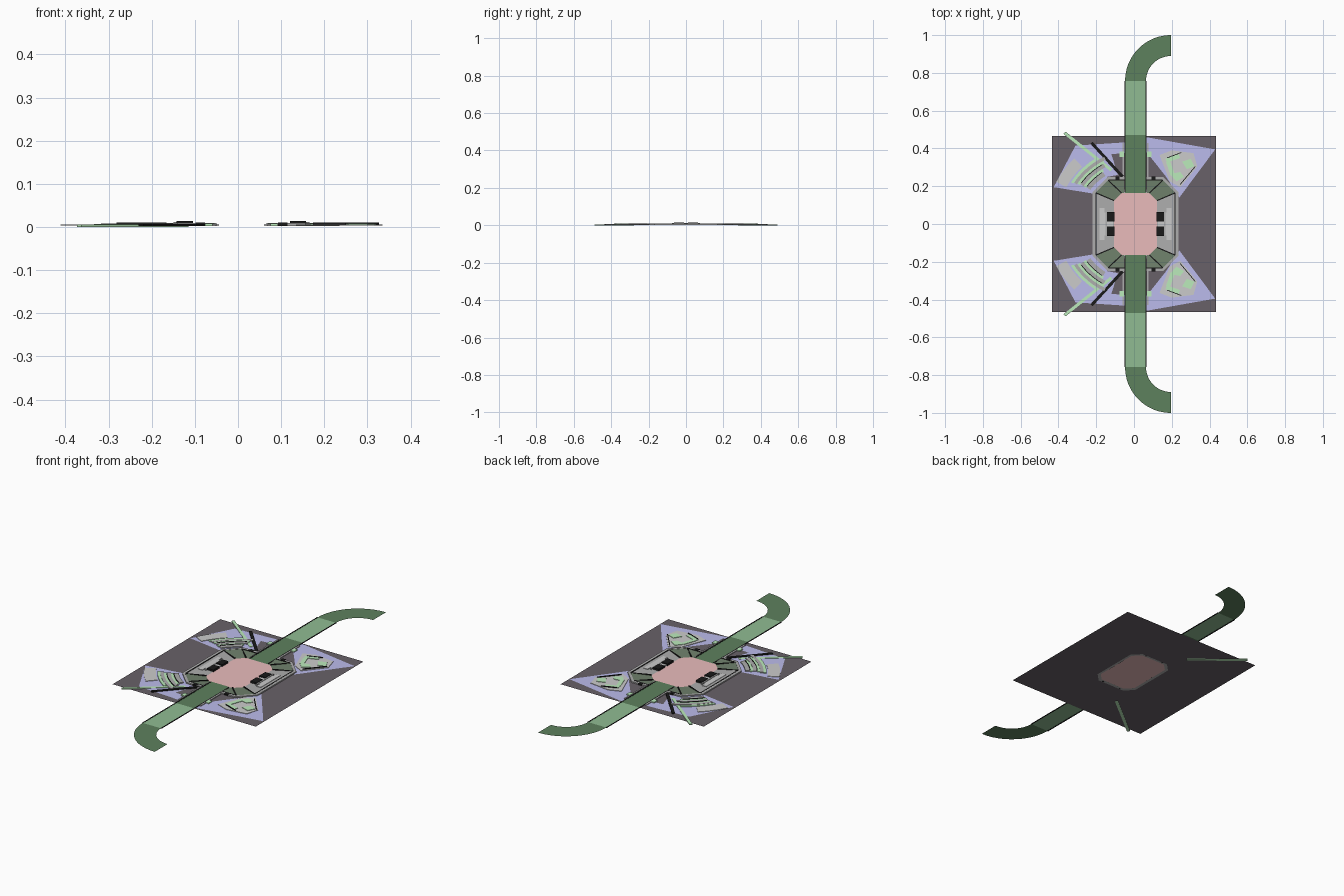
import bpy, bmesh
from math import sin, cos, radians, hypot

if "Cube" in bpy.data.objects:
    bpy.data.objects.remove(bpy.data.objects["Cube"])

CX = 0.008  # stadium and road axis


def mat(name, r, g, b):
    m = bpy.data.materials.new(name)
    m.diffuse_color = (r, g, b, 1)
    m.use_nodes = True
    m.node_tree.nodes["Principled BSDF"].inputs["Base Color"].default_value = m.diffuse_color
    return m


DARK = mat("dark_ground", 0.14, 0.12, 0.14)
BLACK = mat("black", 0.01, 0.01, 0.01)
ROAD = mat("road_green", 0.11, 0.22, 0.11)
ROAD_LIGHT = mat("road_light_green", 0.28, 0.50, 0.29)
MOSS = mat("stand_green", 0.16, 0.22, 0.15)
GREEN = mat("light_green", 0.50, 0.83, 0.50)
BLUE = mat("lavender", 0.50, 0.50, 0.84)
PINK = mat("pink", 0.82, 0.50, 0.50)
GREY = mat("grey", 0.42, 0.42, 0.42)
PALE = mat("pale_grey", 0.55, 0.55, 0.55)

BOTH = [(1, 1), (1, -1)]                        # mirrored front/back
QUAD = [(1, 1), (1, -1), (-1, 1), (-1, -1)]     # all four quarters
SIDES = [(1, 1), (-1, 1)]                       # mirrored left/right


def finish(bm, name, m, recalc=False):
    if recalc:
        bmesh.ops.recalc_face_normals(bm, faces=bm.faces)
    else:
        for f in bm.faces:
            f.normal_update()
            if f.normal.z < 0:
                f.normal_flip()
    me = bpy.data.meshes.new(name)
    bm.to_mesh(me)
    bm.free()
    me.materials.append(m)
    ob = bpy.data.objects.new(name, me)
    bpy.context.collection.objects.link(ob)
    return ob


def sheet(name, faces, m, copies=((1, 1),), dx=0.0):
    """Open surface: each face is a list of (x, y, z)."""
    bm = bmesh.new()
    for sx, sy in copies:
        for f in faces:
            bm.faces.new([bm.verts.new((dx + sx * x, sy * y, z)) for x, y, z in f])
    return finish(bm, name, m)


def slab(name, polys, z0, z1, m, copies=BOTH, dx=0.0):
    """Flat outlines extruded from z0 to z1."""
    bm = bmesh.new()
    for sx, sy in copies:
        for p in polys:
            lo = [bm.verts.new((dx + sx * x, sy * y, z0)) for x, y in p]
            hi = [bm.verts.new((dx + sx * x, sy * y, z1)) for x, y in p]
            bm.faces.new(lo[::-1])
            bm.faces.new(hi)
            for i in range(len(p)):
                j = (i + 1) % len(p)
                bm.faces.new((lo[i], lo[j], hi[j], hi[i]))
    return finish(bm, name, m, True)


def rect(x0, x1, y0, y1):
    return [(x0, y0), (x1, y0), (x1, y1), (x0, y1)]


def bar(a, b, w):
    l = hypot(b[0] - a[0], b[1] - a[1])
    nx, ny = -(b[1] - a[1]) / l * w / 2, (b[0] - a[0]) / l * w / 2
    return [(a[0] + nx, a[1] + ny), (b[0] + nx, b[1] + ny),
            (b[0] - nx, b[1] - ny), (a[0] - nx, a[1] - ny)]


def arc(r0, r1, a0, a1, n=6):
    ang = [radians(a0 + (a1 - a0) * i / n) for i in range(n + 1)]
    return ([(CX + r0 * cos(a), r0 * sin(a)) for a in ang] +
            [(CX + r1 * cos(a), r1 * sin(a)) for a in reversed(ang)])


def octagon(hx, hy, c):
    q = [(hx, hy - c), (hx - c, hy)]
    return (q + [(-x, y) for x, y in q[::-1]] + [(-x, -y) for x, y in q] +
            [(x, -y) for x, y in q[::-1]])


# Ground square with an octagonal hole for the field
gz = 0.002
inner = [(CX + x, y) for x, y in octagon(0.128, 0.178, 0.045)]
sheet("ground", [
    [(0.434, 0.466, gz), (-0.434, 0.466, gz), (-0.434, 0, gz)] +
    [(x, y, gz) for x, y in [(CX - 0.128, 0)] + inner[:4][::-1] + [(CX + 0.128, 0)]] +
    [(0.434, 0, gz)]], DARK, BOTH)

# Pink field and its surround
sheet("field", [[(x, y, 0.004) for x, y in octagon(0.114, 0.164, 0.04)]], PINK, dx=CX)
o1, o2 = octagon(0.114, 0.164, 0.04), octagon(0.132, 0.182, 0.046)
sheet("field_surround", [[(*o1[i], 0.0038), (*o1[i - 1], 0.0038), (*o2[i - 1], 0.0038),
                          (*o2[i], 0.0038)] for i in range(8)], GREY, dx=CX)

# Road: straight, light stretch, and a quarter bend at each end
rz, w = 0.0045, 0.0555
sheet("road_straight", [[(x, y, rz) for x, y in rect(CX - w, CX + w, 0.164, 0.47)]], ROAD, BOTH)
sheet("road_light_stretch", [[(x, y, rz) for x, y in rect(CX - w, CX + w, 0.47, 0.757)]],
      ROAD_LIGHT, BOTH)
bend = []
for i in range(12):
    a, b = radians(180 - 7.5 * i), radians(172.5 - 7.5 * i)
    bend.append([(0.196 + r * cos(t), 0.757 + r * sin(t), rz)
                 for r, t in ((0.2435, a), (0.2435, b), (0.1325, b), (0.1325, a))])
sheet("road_bend", bend, ROAD, BOTH)
slab("road_kerb", [rect(s * w - 0.003, s * w + 0.003, 0.17, 0.757) for s in (-1, 1)],
     0.003, 0.0055, BLACK, BOTH, CX)

# Sloped stands around the field, open where the road passes
z0, z1 = 0.004, 0.008
sheet("corner_stand", [
    [(0.114, 0.124, z0), (0.21, 0.165, z1), (0.148, 0.235, z1), (0.074, 0.164, z0)],
    [(0.06, 0.164, z0), (0.074, 0.164, z0), (0.148, 0.235, z1), (0.06, 0.235, z1)]],
    MOSS, QUAD, CX)
sheet("side_stand", [[(0.114, -0.124, z0), (0.21, -0.165, z1), (0.21, 0.165, z1),
                      (0.114, 0.124, z0)]], GREY, SIDES, CX)
slab("stand_divider", [bar((0.114, 0.124), (0.21, 0.165), 0.006),
                       bar((0.074, 0.164), (0.148, 0.235), 0.006)], 0.004, 0.0088, BLACK, QUAD, CX)

# Perimeter wall of the stadium
slab("outer_wall", [
    [(0.213, 0), (0.2275, 0), (0.2275, 0.169), (0.213, 0.164)],
    [(0.213, 0.164), (0.2275, 0.169), (0.148, 0.249), (0.143, 0.235)],
    [(0.143, 0.235), (0.148, 0.249), (0.058, 0.249), (0.058, 0.235)]],
    0.0025, 0.009, GREY, QUAD, CX)
slab("wall_trim", [rect(0.207, 0.213, 0, 0.164), rect(0.058, 0.143, 0.230, 0.235)],
     0.0025, 0.0098, BLACK, QUAD, CX)
slab("wall_hut", [rect(0.085, 0.107, 0.234, 0.252)], 0.0025, 0.0105, BLACK, QUAD, CX)

# Side terraces with black box seats
slab("side_terrace", [rect(0.118, 0.165, -0.06, 0.06), rect(0.165, 0.19, -0.085, 0.085)],
     0.004, 0.009, PALE, SIDES, CX)
slab("box_seats", [rect(0.112, 0.15, 0.012, 0.064)], 0.004, 0.0145, BLACK, QUAD, CX)
slab("terrace_step", [rect(0.15, 0.158, -0.075, 0.075)], 0.004, 0.0115, GREY, SIDES, CX)

# Lavender plazas at the four corners
pz = 0.0035
sheet("left_plaza", [[(x, y, pz) for x, y in [
    (-0.425, 0.195), (-0.31, 0.415), (-0.05, 0.432), (-0.05, 0.375), (-0.12, 0.37),
    (-0.085, 0.26), (-0.14, 0.25), (-0.21, 0.16)]]], BLUE, BOTH)
sheet("right_plaza", [[(x, y, pz) for x, y in [
    (0.063, 0.46), (0.43, 0.395), (0.24, 0.14), (0.17, 0.25), (0.063, 0.385)]]], BLUE, BOTH)

# Left grandstands: curved tiers facing the stadium
slab("left_outer_block", [arc(0.415, 0.475, 133, 152, 3)], 0.0035, 0.006, PALE)
slab("left_grey_tier", [arc(0.30, 0.325, 122, 143), arc(0.34, 0.36, 118, 144),
                        arc(0.375, 0.392, 115, 146)], 0.0035, 0.0085, GREY)
slab("left_green_tier", [arc(0.325, 0.34, 121, 144), arc(0.36, 0.375, 117, 145),
                         arc(0.392, 0.407, 122, 147)], 0.0035, 0.0075, GREEN)
slab("left_tier_rail", [arc(0.358, 0.362, 119, 143), arc(0.323, 0.327, 123, 142)],
     0.0035, 0.0105, BLACK)

# Right grandstands: grey block with green terraces
slab("right_block", [[(0.135, 0.365), (0.20, 0.39), (0.315, 0.375), (0.335, 0.305),
                      (0.245, 0.195), (0.19, 0.225)]], 0.0035, 0.006, PALE)
slab("right_green_terrace", [
    bar((0.17, 0.335), (0.24, 0.36), 0.022), bar((0.18, 0.33), (0.205, 0.26), 0.022),
    [(0.19, 0.265), (0.225, 0.225), (0.265, 0.25), (0.245, 0.275)],
    [(0.255, 0.33), (0.30, 0.345), (0.32, 0.305), (0.28, 0.29)]], 0.0035, 0.0085, GREEN)
slab("right_rail", [bar((0.175, 0.35), (0.25, 0.378), 0.004),
                    bar((0.245, 0.21), (0.325, 0.305), 0.004)], 0.0035, 0.0105, BLACK)

# Long diagonal walkways and roadside booths
slab("green_walkway", [bar((-0.368, 0.483), (-0.12, 0.285), 0.016)], 0.0, 0.0055, GREEN)
slab("dark_walkway", [bar((-0.225, 0.43), (-0.06, 0.25), 0.016)], 0.0025, 0.007, BLACK)
slab("roadside_booth", [rect(0.062, 0.084, 0.355, 0.385)], 0.0025, 0.0085, GREEN, QUAD, CX)
slab("gate_beam", [rect(0.06, 0.068, 0.25, 0.43)], 0.0025, 0.007, GREY, QUAD, CX)
